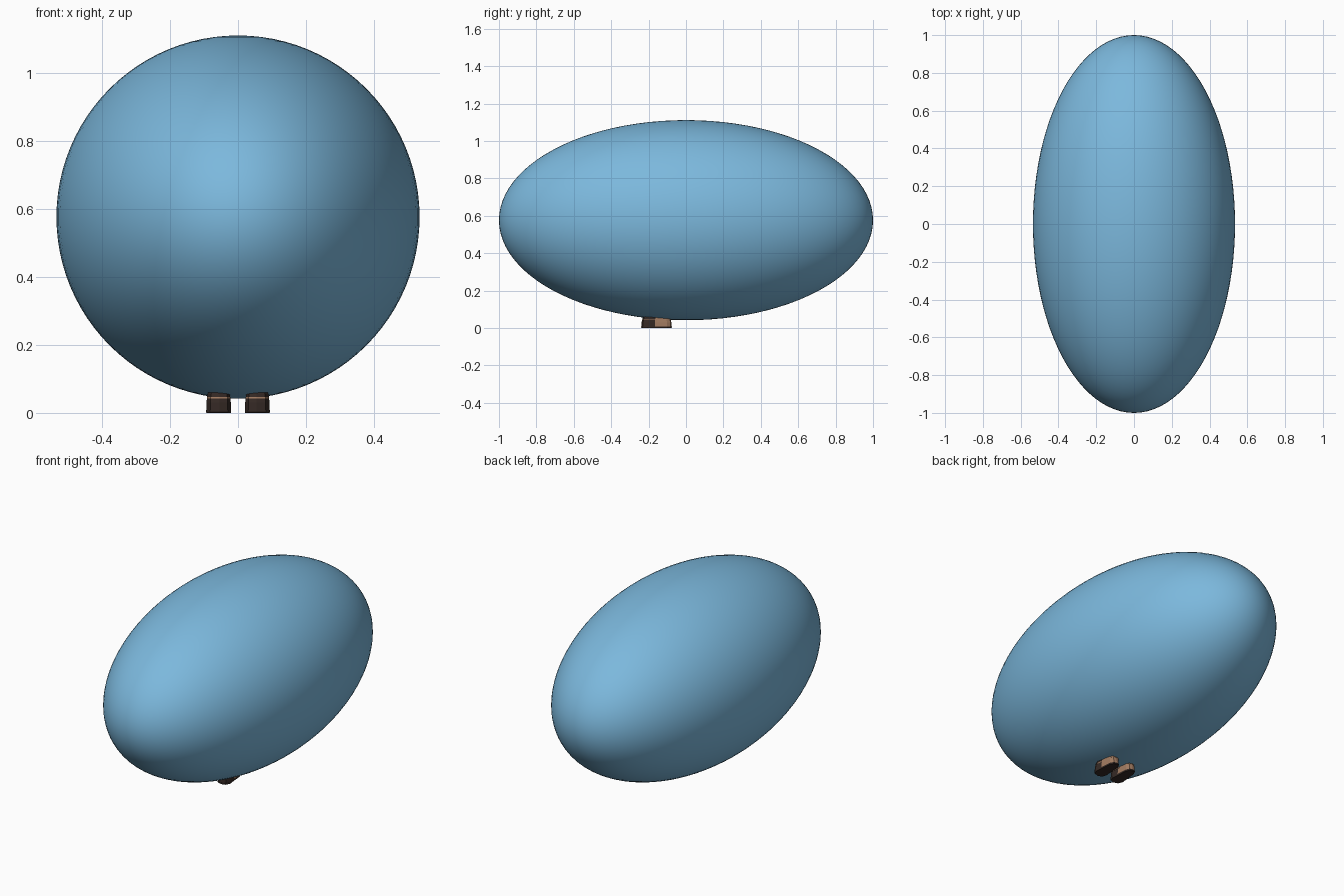
import bpy, bmesh, math

cube = bpy.data.objects.get("Cube")
if cube:
    bpy.data.objects.remove(cube, do_unlink=True)


def material(name, rgb):
    m = bpy.data.materials.new(name)
    m.use_nodes = True
    m.diffuse_color = (*rgb, 1)
    bsdf = m.node_tree.nodes["Principled BSDF"]
    bsdf.inputs["Base Color"].default_value = (*rgb, 1)
    bsdf.inputs["Roughness"].default_value = 0.8
    return m


blue = material("sky blue", (0.2, 0.48, 0.72))
tan = material("tan leather", (0.36, 0.2, 0.12))
dark = material("dark brown", (0.035, 0.022, 0.018))

# Large smooth egg-shaped body
bpy.ops.mesh.primitive_uv_sphere_add(segments=96, ring_count=48, radius=1, location=(0, 0, 0.577))
body = bpy.context.object
body.name = "body"
body.scale = (0.535, 1.0, 0.535)
bpy.ops.object.transform_apply(location=False, rotation=False, scale=True)
bpy.ops.object.shade_smooth()
body.data.materials.append(blue)

TOE, SEAM, HEEL = -0.24, -0.165, -0.076


def outline(grow):
    """Footprint of the left shoe: rounded toe, straight waist, rounded heel."""
    pts = [(0.024, SEAM), (0.02, -0.205), (0.03, -0.232), (0.055, TOE),
           (0.082, -0.232), (0.094, -0.205), (0.089, SEAM),
           (0.084, -0.1), (0.073, -0.08), (0.055, HEEL), (0.038, -0.08), (0.028, -0.1)]
    return [(0.056 + (x - 0.056) * grow, -0.158 + (y + 0.158) * grow) for x, y in pts]


def loft(name, layers, mats, rule, side):
    """Stack scaled footprints into a closed solid."""
    bm = bmesh.new()
    rings = [[bm.verts.new((side * x, y, z)) for x, y in outline(g)] for g, z in layers]
    n = len(rings[0])
    for a, b in zip(rings, rings[1:]):
        for i in range(n):
            j = (i + 1) % n
            bm.faces.new((a[i], a[j], b[j], b[i]))
    bm.faces.new(rings[0])
    bm.faces.new(rings[-1])
    bmesh.ops.recalc_face_normals(bm, faces=bm.faces)
    for f in bm.faces:
        f.material_index = rule(f.calc_center_median())
    mesh = bpy.data.meshes.new(name)
    bm.to_mesh(mesh)
    bm.free()
    for m in mats:
        mesh.materials.append(m)
    obj = bpy.data.objects.new(name, mesh)
    bpy.context.collection.objects.link(obj)
    return obj


# Pair of shoes: dark sole, dark toe cap with tan trim, tan heel quarter
for label, side in (("left", 1), ("right", -1)):
    loft(label + "_shoe_sole", [(0.97, 0), (1.0, 0.003), (1.0, 0.009)],
         [dark], lambda c: 0, side)
    loft(label + "_shoe_upper", [(0.98, 0.009), (0.97, 0.03), (0.9, 0.055), (0.75, 0.066)],
         [tan, dark], lambda c: int(c.y < SEAM), side)
    loft(label + "_shoe_trim", [(0.945, 0.043), (0.935, 0.047)],
         [tan], lambda c: 0, side)
